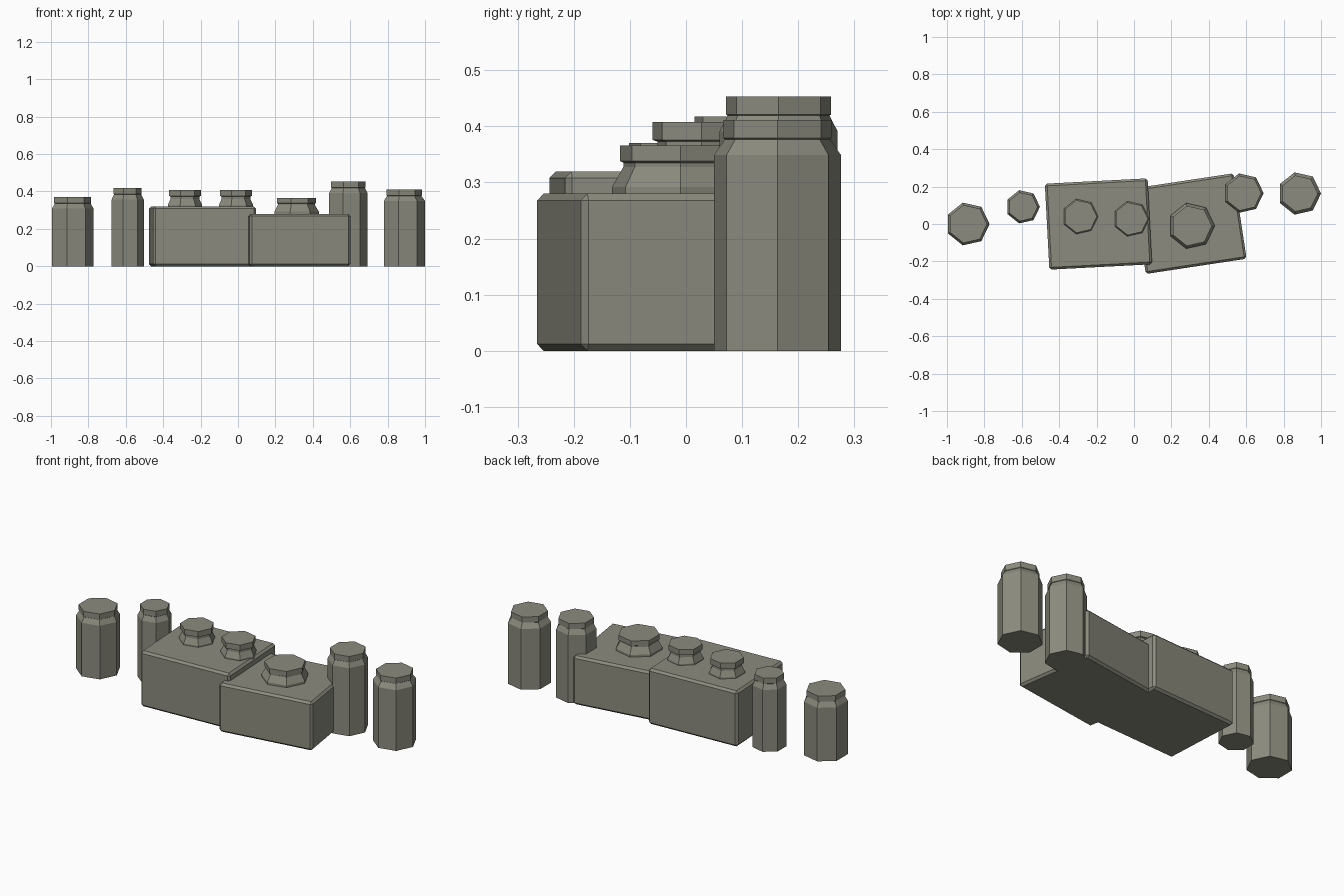
import bpy, bmesh, math

if "Cube" in bpy.data.objects:
    bpy.data.objects.remove(bpy.data.objects["Cube"])

SIDES = 7

stone = bpy.data.materials.new("grey_olive")
stone.diffuse_color = (0.26, 0.26, 0.21, 1)
stone.use_nodes = True
stone.node_tree.nodes["Principled BSDF"].inputs["Base Color"].default_value = stone.diffuse_color


def add_object(name, bm, location, angle=0):
    bmesh.ops.recalc_face_normals(bm, faces=bm.faces[:])
    mesh = bpy.data.meshes.new(name)
    bm.to_mesh(mesh)
    bm.free()
    mesh.materials.append(stone)
    obj = bpy.data.objects.new(name, mesh)
    obj.location = location
    obj.rotation_euler.z = math.radians(angle)
    bpy.context.collection.objects.link(obj)
    return obj


def jar(name, x, y, profile):
    """Closed seven-sided jar from (radius, height) pairs, bottom to top."""
    bm = bmesh.new()
    rings = []
    for r, z in profile:
        rings.append([bm.verts.new((r * math.cos(math.tau * i / SIDES),
                                    r * math.sin(math.tau * i / SIDES), z))
                      for i in range(SIDES)])
    for low, high in zip(rings, rings[1:]):
        for i in range(SIDES):
            j = (i + 1) % SIDES
            bm.faces.new((low[i], low[j], high[j], high[i]))
    bm.faces.new(rings[0][::-1])
    bm.faces.new(rings[-1])
    return add_object(name, bm, (x, y, 0))


def standing_jar(name, x, y, r, rim, height):
    # Straight body, sloped shoulder, slightly pinched neck and a flat rim
    jar(name, x, y, [(r, 0), (r, height - 0.062), (rim * 0.97, height - 0.034),
                     (rim, height - 0.032), (rim, height)])


def crate(name, x, y, size, angle):
    bm = bmesh.new()
    bmesh.ops.create_cube(bm, size=1)
    bmesh.ops.scale(bm, vec=size, verts=bm.verts[:])
    obj = add_object(name, bm, (x, y, size[2] / 2), angle)
    bevel = obj.modifiers.new("edge_bevel", 'BEVEL')
    bevel.width = 0.012
    bevel.segments = 1


# Two overlapping crates
crate("tall_crate", -0.19, 0.0, (0.55, 0.46, 0.32), 3)
crate("low_crate", 0.298, 0.002, (0.545, 0.462, 0.28), 8.6)

# Jars standing on the ground
standing_jar("far_left_jar", -0.889, 0.0, 0.117, 0.104, 0.37)
standing_jar("left_jar", -0.594, 0.092, 0.091, 0.079, 0.418)
standing_jar("right_jar", 0.585, 0.165, 0.108, 0.096, 0.453)
standing_jar("far_right_jar", 0.884, 0.163, 0.116, 0.099, 0.411)

# Jar tops rising out of the crates
for name, x, y in (("left_crate_jar", -0.288, 0.04), ("middle_crate_jar", -0.015, 0.028)):
    jar(name, x, y, [(0.096, 0.29), (0.096, 0.328), (0.081, 0.36),
                     (0.081, 0.373), (0.09, 0.376), (0.09, 0.408)])
jar("right_crate_jar", 0.307, -0.01, [(0.125, 0.25), (0.125, 0.292), (0.104, 0.328),
                                      (0.104, 0.335), (0.11, 0.338), (0.11, 0.366)])
